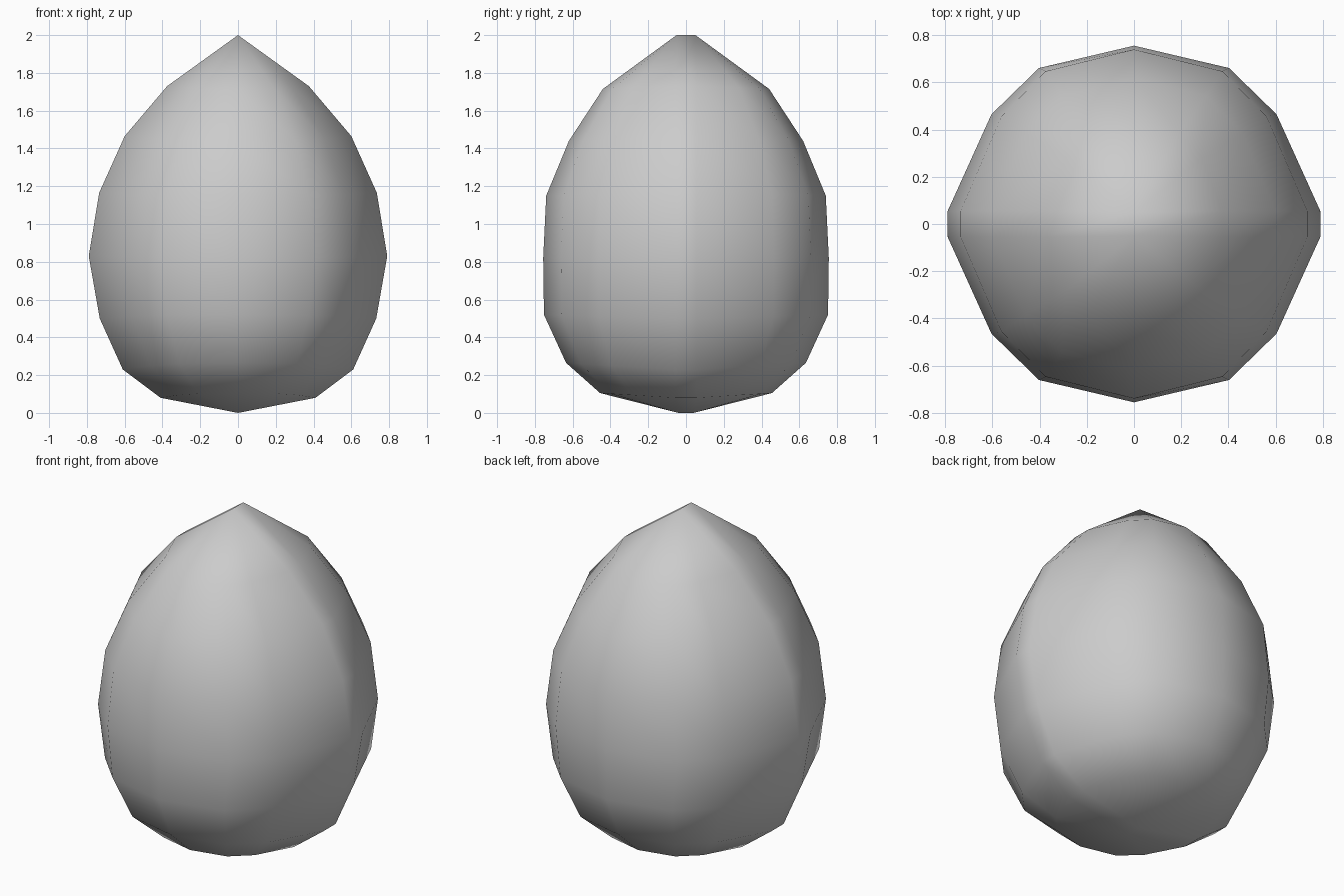
import bpy, bmesh

if "Cube" in bpy.data.objects:
    bpy.data.objects.remove(bpy.data.objects["Cube"])

# Height rings: half width at seam, seam height, half depth at middle, middle height
rings = [
    (0.00, 0.00, 0.04, 0.00),
    (0.41, 0.08, 0.455, 0.105),
    (0.61, 0.23, 0.635, 0.265),
    (0.732, 0.50, 0.752, 0.52),
    (0.79, 0.83, 0.756, 0.82),
    (0.735, 1.165, 0.74, 1.15),
    (0.60, 1.465, 0.62, 1.44),
    (0.375, 1.73, 0.44, 1.715),
    (0.00, 2.00, 0.05, 2.00),
]
# Half cross-section, seam to seam: share of width, share of depth
section = [(-1, 0), (-0.765, 0.585), (-0.51, 0.865), (0, 1),
           (0.51, 0.865), (0.765, 0.585), (1, 0)]


def ring_points(w, z_seam, d, z_mid):
    seam = min(0.055, d)
    half = [(w * u, seam + v * (d - seam), z_seam + v * (z_mid - z_seam))
            for u, v in section]
    # back half and its turned copy in front, joined by the narrow seam strip
    return half + [(-x, -y, z) for x, y, z in half]


# Nut shell: two bulged halves with a ridge seam
bm = bmesh.new()
loops = [[bm.verts.new(p) for p in ring_points(*r)] for r in rings]
n = len(loops[0])
for lo, hi in zip(loops, loops[1:]):
    for j in range(n):
        k = (j + 1) % n
        bm.faces.new((lo[j], lo[k], hi[k], hi[j]))
bmesh.ops.remove_doubles(bm, verts=bm.verts, dist=0.0005)
bmesh.ops.recalc_face_normals(bm, faces=bm.faces)
for f in bm.faces:
    f.smooth = True
mesh = bpy.data.meshes.new("nut_shell")
bm.to_mesh(mesh)
bm.free()
shell = bpy.data.objects.new("nut_shell", mesh)
bpy.context.collection.objects.link(shell)
